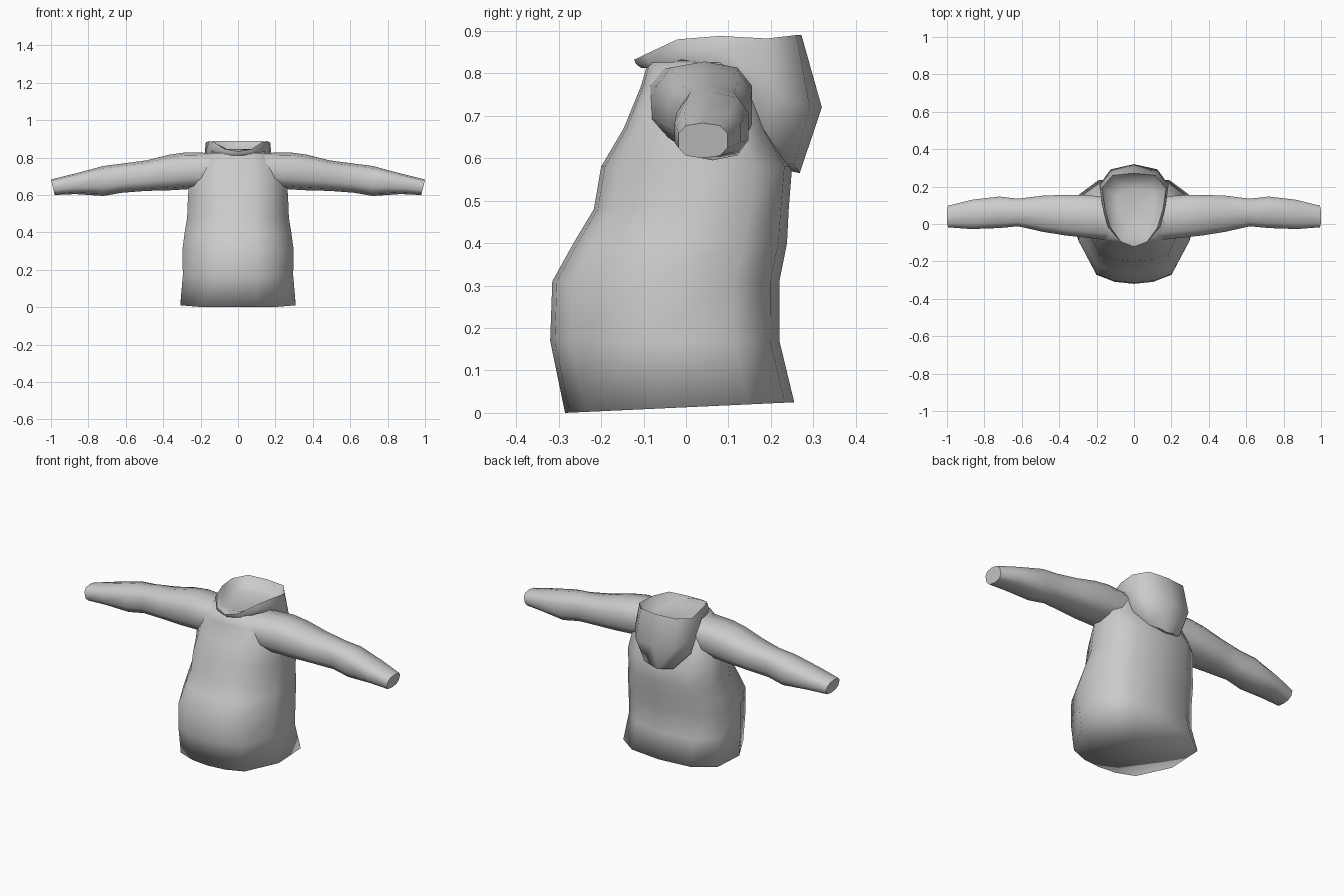
import bpy, bmesh, math
from mathutils import Vector

if "Cube" in bpy.data.objects:
    bpy.data.objects.remove(bpy.data.objects["Cube"], do_unlink=True)

cloth = bpy.data.materials.new("grey_cloth")
cloth.use_nodes = True
GREY = (0.6, 0.6, 0.6, 1)
cloth.diffuse_color = GREY
cloth.node_tree.nodes["Principled BSDF"].inputs["Base Color"].default_value = GREY


def loft(name, rings, cap_start=True, cap_end=True, angle=180):
    """Skin closed rings of equal length into one smooth object."""
    bm = bmesh.new()
    loops = [[bm.verts.new(p) for p in ring] for ring in rings]
    n = len(loops[0])
    for a, b in zip(loops, loops[1:]):
        for i in range(n):
            j = (i + 1) % n
            bm.faces.new((a[i], a[j], b[j], b[i]))
    for loop, wanted in ((loops[0], cap_start), (loops[-1], cap_end)):
        if wanted:
            mid = bm.verts.new(sum((v.co for v in loop), Vector()) / n)
            for i in range(n):
                bm.faces.new((loop[i], loop[(i + 1) % n], mid))
    bmesh.ops.recalc_face_normals(bm, faces=bm.faces)
    mesh = bpy.data.meshes.new(name)
    bm.to_mesh(mesh)
    bm.free()
    mesh.materials.append(cloth)
    obj = bpy.data.objects.new(name, mesh)
    bpy.context.collection.objects.link(obj)
    bpy.ops.object.select_all(action="DESELECT")
    obj.select_set(True)
    bpy.context.view_layer.objects.active = obj
    bpy.ops.object.shade_smooth_by_angle(angle=math.radians(angle))
    return obj


def mirrored(half):
    """Close a half ring that runs from front centre to back centre."""
    return half + [(-x, y, z) for x, y, z in half[-2:0:-1]]


# Torso: height, half width, front y, back y
def torso_ring(z, w, f, b, tilt=0.0):
    d = b - f
    plan = [(0, f), (0.35 * w, f + 0.02 * d), (0.68 * w, f + 0.09 * d),
            (w, f + 0.42 * d), (w, b - 0.2 * d), (0.62 * w, b - 0.04 * d), (0, b)]
    return mirrored([(x, y, z + tilt * (y - f) / d) for x, y in plan])


torso = [
    torso_ring(0.0, 0.308, -0.285, 0.255, 0.025),
    torso_ring(0.17, 0.295, -0.32, 0.22),
    torso_ring(0.31, 0.297, -0.315, 0.22),
    torso_ring(0.40, 0.285, -0.265, 0.238),
    torso_ring(0.48, 0.272, -0.217, 0.242),
    torso_ring(0.58, 0.268, -0.20, 0.25),
    torso_ring(0.67, 0.262, -0.147, 0.195),
    torso_ring(0.77, 0.23, -0.106, 0.165),
    torso_ring(0.825, 0.16, -0.09, 0.12),
]
loft("torso", torso)


# Sleeves: x, bottom z, top z, front y, back y
SECTIONS = [
    (0.14, 0.64, 0.825, -0.09, 0.15), (0.28, 0.63, 0.828, -0.075, 0.16),
    (0.37, 0.625, 0.815, -0.065, 0.16), (0.49, 0.622, 0.785, -0.045, 0.155),
    (0.62, 0.612, 0.768, -0.015, 0.138), (0.72, 0.595, 0.755, -0.025, 0.15),
    (0.87, 0.605, 0.715, -0.03, 0.132), (0.99, 0.60, 0.683, -0.02, 0.10),
]


def sleeve_ring(side, x, z0, z1, y0, y1):
    ring = []
    for k in range(10):
        a = math.tau * k / 10 + math.pi / 10
        c, s = math.cos(a), math.sin(a)
        u = math.copysign(abs(c) ** 0.75, c)
        v = math.copysign(min(1, abs(s) ** 0.75), s)
        lean = 0.01 * v if x > 0.9 else 0
        ring.append((side * (x + lean), (y0 + y1) / 2 + u * (y1 - y0) / 2,
                     (z0 + z1) / 2 + v * (z1 - z0) / 2))
    return ring


for side, label in ((1, "left"), (-1, "right")):
    loft(label + "_sleeve", [sleeve_ring(side, *s) for s in SECTIONS], angle=60)


# Folded hood: half rings for rim, outer bulge and lower edge
rim = [(0, -0.122, 0.832), (0.07, -0.095, 0.845), (0.125, -0.02, 0.88),
       (0.155, 0.08, 0.888), (0.172, 0.19, 0.882), (0.115, 0.26, 0.89), (0, 0.272, 0.89)]
bulge = [(0, -0.118, 0.822), (0.075, -0.09, 0.828), (0.14, -0.015, 0.855),
         (0.168, 0.09, 0.85), (0.185, 0.21, 0.76), (0.125, 0.292, 0.72), (0, 0.32, 0.72)]
edge = [(0, -0.105, 0.812), (0.075, -0.075, 0.812), (0.14, -0.01, 0.832),
        (0.155, 0.1, 0.812), (0.165, 0.19, 0.67), (0.095, 0.255, 0.585), (0, 0.268, 0.565)]


def shrink(half, k, height):
    return [(x * k, 0.09 + (y - 0.09) * k, height) for x, y, z in half]


lower = [(x * 0.9, y - 0.05 * (y > 0.15), z + 0.01) for x, y, z in edge]
hood = [lower, edge, bulge, rim, shrink(rim, 0.84, 0.845), shrink(rim, 0.55, 0.828)]
loft("hood", [mirrored(h) for h in hood], cap_start=False, angle=75)
